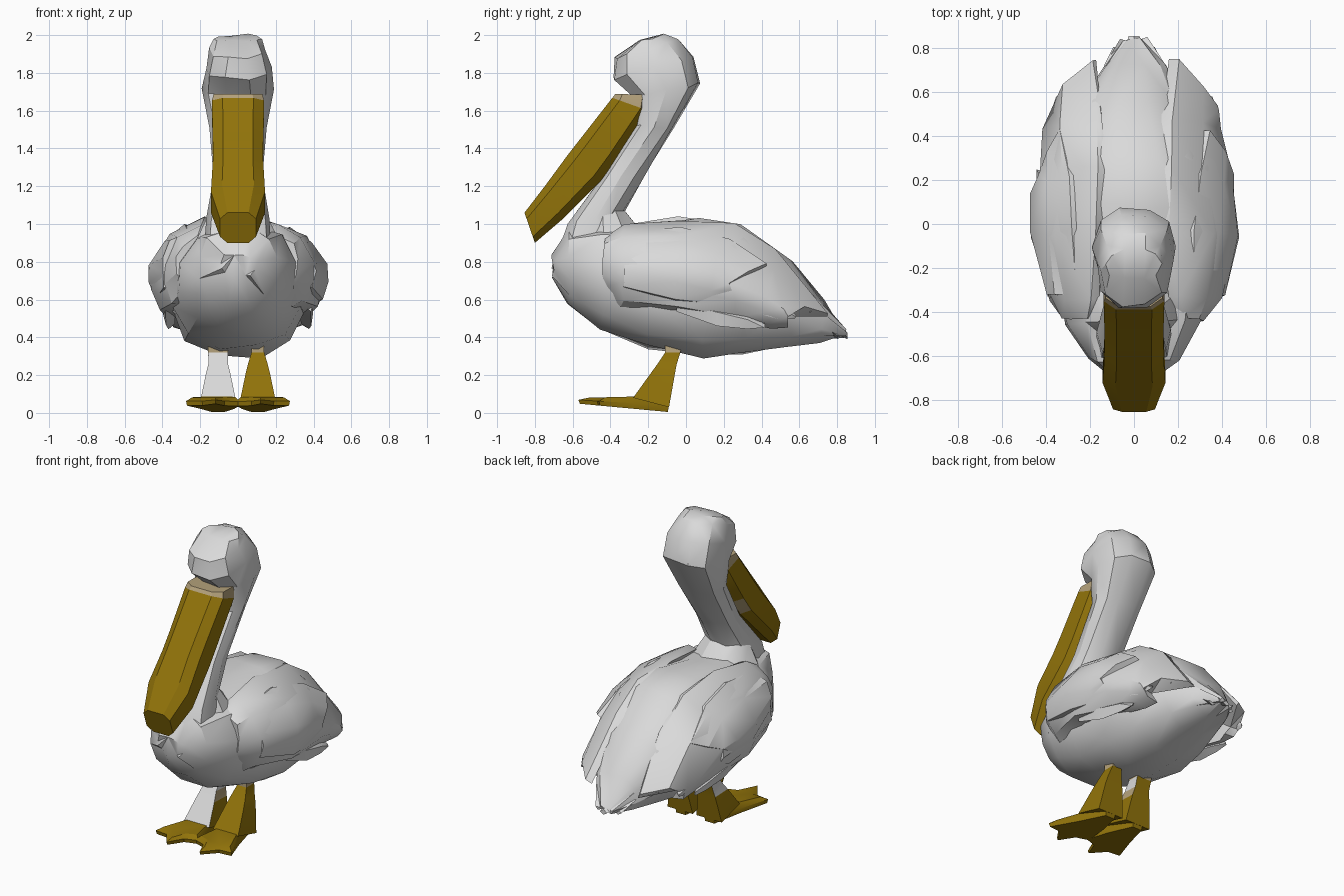
import bpy, bmesh, math, random
from mathutils import Vector

random.seed(4)
old = bpy.data.objects.get("Cube")
if old:
    bpy.data.objects.remove(old, do_unlink=True)


def material(name, rgb):
    m = bpy.data.materials.new(name)
    m.use_nodes = True
    m.diffuse_color = (*rgb, 1)
    m.node_tree.nodes["Principled BSDF"].inputs["Base Color"].default_value = (*rgb, 1)
    return m


WHITE = material("white plumage", (0.70, 0.70, 0.70))
OCHRE = material("ochre skin", (0.285, 0.172, 0.003))
BEIGE = material("beige skin", (0.46, 0.36, 0.20))


def bridge(name, rings, mats, rule=None, jitter=0.0, angle=32):
    """Skin a list of equal rings, cap the ends, and paint faces by a rule."""
    bm = bmesh.new()
    loops = []
    for ring in rings:
        loops.append([bm.verts.new(Vector(p) + Vector(
            [random.uniform(-jitter, jitter) for _ in range(3)])) for p in ring])
    n = len(loops[0])
    for a, b in zip(loops, loops[1:]):
        for i in range(n):
            j = (i + 1) % n
            bm.faces.new((a[i], a[j], b[j], b[i]))
    bm.faces.new(loops[0])
    bm.faces.new(loops[-1])
    bmesh.ops.recalc_face_normals(bm, faces=bm.faces)
    if jitter:
        bmesh.ops.triangulate(bm, faces=bm.faces)
    if rule:
        bm.normal_update()
        for f in bm.faces:
            f.material_index = rule(f.calc_center_median(), f.normal)
    me = bpy.data.meshes.new(name)
    bm.to_mesh(me)
    bm.free()
    ob = bpy.data.objects.new(name, me)
    bpy.context.collection.objects.link(ob)
    for m in mats:
        me.materials.append(m)
    bpy.ops.object.select_all(action="DESELECT")
    ob.select_set(True)
    bpy.context.view_layer.objects.active = ob
    bpy.ops.object.shade_smooth_by_angle(angle=math.radians(angle))


def sections(rows, n=10, x=0.0, power=1.0):
    """Rings from rows of (y, z) upper point, (y, z) lower point, half width."""
    rings = []
    for (y1, z1), (y2, z2), w in rows:
        ring = []
        for i in range(n):
            a = 2 * math.pi * (i + 0.5) / n
            s = [math.copysign(abs(v) ** power, v) for v in (math.sin(a), math.cos(a))]
            t = s[1] / math.cos(math.pi / n) ** power
            ring.append((x + w * s[0], (y1 + y2) / 2 + t * (y1 - y2) / 2,
                         (z1 + z2) / 2 + t * (z1 - z2) / 2))
        rings.append(ring)
    return rings


# Body, from breast to tail
body = [(-0.70, 0.72, 0.84, 0.10), (-0.62, 0.58, 0.97, 0.21),
        (-0.45, 0.45, 1.00, 0.31), (-0.20, 0.35, 0.99, 0.35),
        (0.08, 0.30, 1.04, 0.37), (0.30, 0.32, 0.99, 0.35),
        (0.55, 0.36, 0.80, 0.25), (0.72, 0.38, 0.59, 0.15),
        (0.84, 0.40, 0.43, 0.06)]
bridge("body", sections([((y, t), (y, b), w) for y, b, t, w in body], 12, power=0.9),
       [WHITE], jitter=0.014)

# Neck and head in one skin
bridge("neck_and_head", sections([
    ((-0.36, 0.90), (-0.69, 0.81), 0.18),
    ((-0.34, 1.05), (-0.63, 1.00), 0.17),
    ((-0.23, 1.24), (-0.45, 1.25), 0.135),
    ((-0.07, 1.50), (-0.28, 1.52), 0.155),
    ((0.07, 1.74), (-0.28, 1.68), 0.185),
    ((0.04, 1.89), (-0.38, 1.77), 0.175),
    ((-0.04, 1.97), (-0.37, 1.88), 0.15),
    ((-0.12, 2.00), (-0.25, 1.97), 0.125)], 10, power=0.85),
    [WHITE], jitter=0.008)

# Feathered collar where the neck meets the body
bridge("neck_collar", sections([
    ((-0.24, 0.96), (-0.58, 0.88), 0.22),
    ((-0.33, 1.07), (-0.52, 1.06), 0.145)], 9), [WHITE], jitter=0.006)


def bill_rule(c, n):
    """Pale base, and a pale patch under the right edge."""
    patch = c.x < -0.05 and n.z < -0.1 and 1.24 < c.z < 1.34
    return int(patch or c.z > 1.625)


# Long bill
bridge("bill", sections([
    ((-0.375, 1.688), (-0.19, 1.685), 0.135),
    ((-0.39, 1.668), (-0.20, 1.60), 0.145),
    ((-0.56, 1.45), (-0.37, 1.34), 0.14),
    ((-0.63, 1.36), (-0.45, 1.23), 0.14),
    ((-0.74, 1.21), (-0.66, 1.02), 0.15),
    ((-0.855, 1.06), (-0.80, 0.90), 0.10)], 8, power=0.6),
    [OCHRE, BEIGE], bill_rule, angle=28)


def wing_rings(rows, side, grow=0.0):
    """Curved wing slab: outer skin through three points, inner skin tucked in."""
    rings = []
    for y, sweep, top, mid, low in rows:
        t, m, b = Vector((top[0], y + sweep, top[1])), Vector((mid[0], y, mid[1])), \
            Vector((low[0], y, low[1]))
        bulge = Vector((0.045, 0, 0.045)) * (m.x - t.x) / 0.3
        outer = [t, (t + m) / 2 + bulge, m, (m + b) / 2 + Vector((0.012, 0, 0)), b]
        inner = [Vector((p.x * 0.8, p.y, p.z - 0.02)) for p in (b, m, t)]
        rings.append([(side * (p.x + grow), p.y, p.z) for p in outer + inner])
    return rings


# Wing rows: y, backward sweep of the top edge, then (x, z) of top, middle and bottom
WING = [(-0.43, 0, (0.22, 0.93), (0.32, 0.82), (0.29, 0.66)),
        (-0.34, 0, (0.20, 0.99), (0.39, 0.80), (0.35, 0.59)),
        (-0.05, 0, (0.17, 1.03), (0.46, 0.76), (0.42, 0.55)),
        (0.25, 0, (0.16, 1.00), (0.44, 0.70), (0.38, 0.50)),
        (0.44, 0.04, (0.17, 0.86), (0.41, 0.60), (0.35, 0.47)),
        (0.53, 0.21, (0.20, 0.53), (0.39, 0.54), (0.34, 0.46))]
COVERT = [(-0.32, 0, (0.25, 0.95), (0.39, 0.82), (0.37, 0.66)),
          (-0.05, 0.03, (0.26, 0.99), (0.46, 0.78), (0.435, 0.59)),
          (0.14, 0.08, (0.28, 0.93), (0.45, 0.74), (0.41, 0.57)),
          (0.24, 0.18, (0.33, 0.78), (0.43, 0.69), (0.40, 0.60))]

# Flight feathers lying along the wing: root, tip and half height
FEATHERS = [((0.30, 0.20, 0.84), (0.26, 0.66, 0.54), 0.07),
            ((0.39, 0.16, 0.69), (0.35, 0.58, 0.51), 0.07),
            ((0.38, -0.05, 0.57), (0.36, 0.42, 0.46), 0.06)]


def feather(name, root, tip, half, side):
    r, t = Vector(root), Vector(tip)
    rings = []
    for f, k in ((0, 0.6), (0.45, 1), (0.8, 0.7), (1, 0.15)):
        c = r.lerp(t, f)
        h = half * k
        rings.append([(side * (c.x + dx), c.y, c.z + dz) for dx, dz in
                      ((-0.6 * h, h), (0.03 * k, 0.2 * h), (0.2 * h, -h), (-0.04 * k, -0.2 * h))])
    bridge(name, rings, [WHITE], jitter=0.005)


# Webbed foot outline: heel, then the toes with notches between them
FOOT = [(0.07, -0.09), (0.02, -0.26), (-0.01, -0.43), (0.07, -0.46), (0.12, -0.57),
        (0.19, -0.47), (0.275, -0.46), (0.20, -0.27), (0.14, -0.09)]


def foot_ring(side, base, slope, shrink):
    return [(side * (0.11 + (x - 0.11) * shrink), -0.3 + (y + 0.3) * shrink,
             base + slope * (-0.09 - y)) for x, y in FOOT]


def leg_rule(c, n):
    """Pale top; the right leg is white in front and on the upper sides."""
    if c.z > 0.325:
        return 1
    if c.x > 0 or n.y > 0.5:
        return 0
    if n.y < -0.5:
        return 2 if c.z > 0.1 else 0
    if n.x > 0 and 0.2 < c.z < 0.25:
        return 1
    return 2 if c.z > 0.2 else 0


for side, label, hip in ((1, "left", 0.035), (-1, "right", 0.055)):
    bridge(label + "_wing", wing_rings(WING, side), [WHITE], jitter=0.014)
    bridge(label + "_wing_coverts", wing_rings(COVERT, side, 0.012), [WHITE], jitter=0.014)
    for i, (root, tip, half) in enumerate(FEATHERS):
        feather(f"{label}_flight_feather_{i + 1}", root, tip, half, side)
    bridge(label + "_leg", sections([
        ((-0.02, 0.37), (-0.11, 0.37), hip),
        ((-0.03, 0.32), (-0.11, 0.32), hip),
        ((-0.05, 0.255), (-0.15, 0.26), 0.054),
        ((-0.06, 0.20), (-0.19, 0.205), 0.068),
        ((-0.09, 0.03), (-0.28, 0.08), 0.095)], 4, x=side * 0.105, power=0.12),
        [OCHRE, BEIGE, WHITE], leg_rule)
    bridge(label + "_foot", [foot_ring(side, 0.005, 0.09, 0.97), foot_ring(side, 0.04, 0.06, 1),
                             foot_ring(side, 0.09, -0.02, 0.8)], [OCHRE])

# Tail feathers in a short fan
for i, x in enumerate((-0.07, 0.0, 0.07)):
    bridge(f"tail_feather_{i + 1}", [
        [(x * s - w, y, z), (x * s, y, z + 0.02), (x * s + w, y, z), (x * s, y, z - 0.015)]
        for s, w, y, z in ((1, 0.07, 0.55, 0.55), (1.1, 0.06, 0.72, 0.47),
                           (1, 0.025, 0.855 - abs(x) * 0.7, 0.405))], [WHITE])
